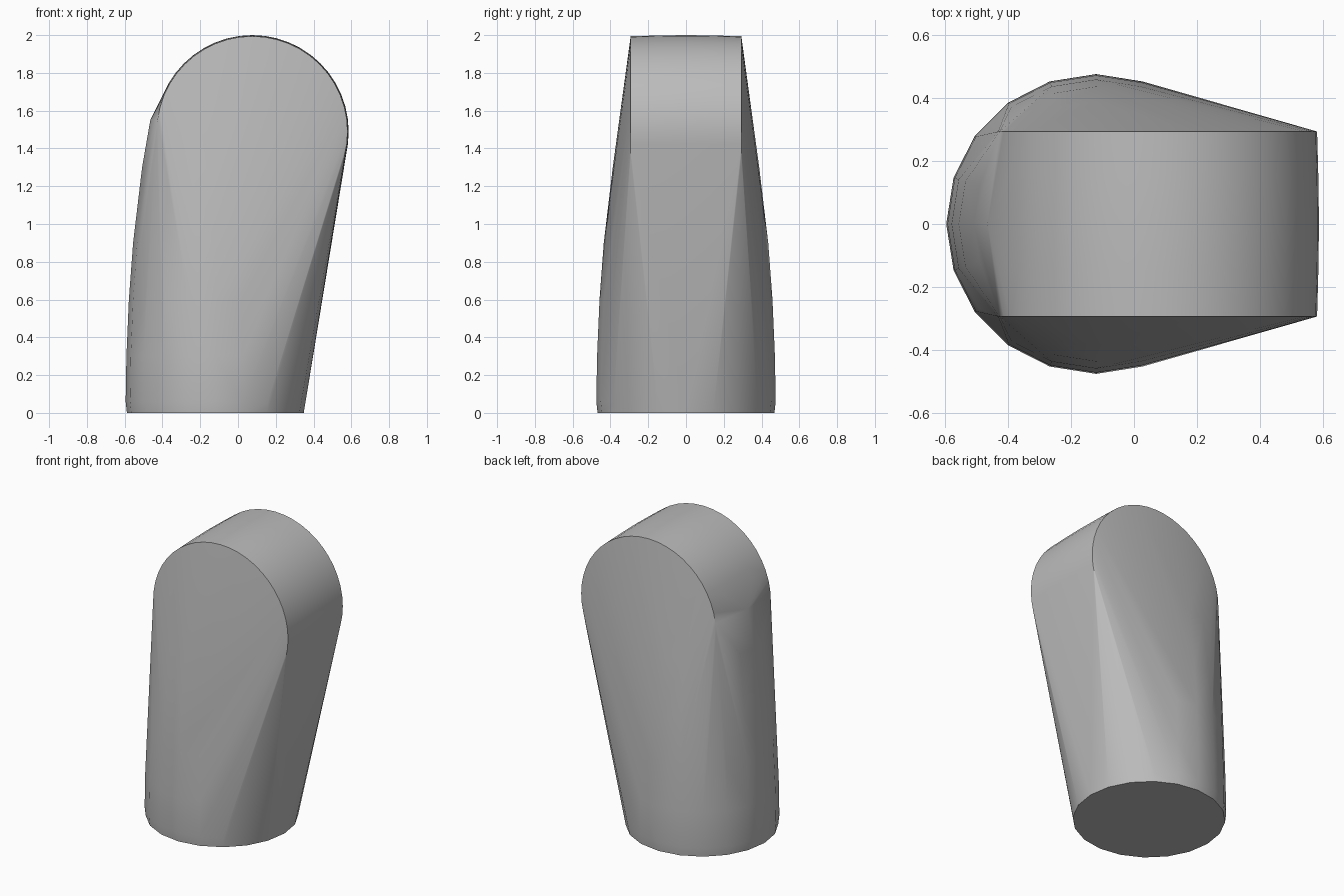
import bpy, bmesh, math

cube = bpy.data.objects.get("Cube")
if cube:
    bpy.data.objects.remove(cube, do_unlink=True)

# One plain grey for the whole body
grey = bpy.data.materials.new("plain grey")
grey.use_nodes = True
colour = (0.5, 0.5, 0.5, 1)
grey.diffuse_color = colour
grey.node_tree.nodes["Principled BSDF"].inputs["Base Color"].default_value = colour

bm = bmesh.new()


def ring(count, point):
    for i in range(count):
        a = math.tau * i / count
        bm.verts.new(point(math.cos(a), math.sin(a)))


# Round base tapering upwards as part of a tall dome
BASE_X, BASE_R, DOME_H = -0.12, 0.475, 2.25
for z in (0.06, 0.3, 0.6, 0.9, 1.3, 1.55):
    r = BASE_R * math.sqrt(1 - (z / DOME_H) ** 2)
    ring(20, lambda c, s: (BASE_X + r * c, r * s, z))
ring(20, lambda c, s: (BASE_X + 0.468 * c, 0.468 * s, 0))

# Slightly barrelled crosswise cylinder forming the rounded top
for y, r in ((-0.293, 0.505), (-0.15, 0.509), (0, 0.511), (0.15, 0.509), (0.293, 0.505)):
    ring(48, lambda c, s: (0.075 + r * c, y, 1.489 + r * s))

# Stretch one skin around both shapes
hull = bmesh.ops.convex_hull(bm, input=bm.verts[:])
loose = [v for v in bm.verts if not v.link_faces]
bmesh.ops.delete(bm, geom=loose, context="VERTS")
bmesh.ops.dissolve_limit(bm, angle_limit=0.005, verts=bm.verts[:], edges=bm.edges[:])
bmesh.ops.recalc_face_normals(bm, faces=bm.faces[:])

mesh = bpy.data.meshes.new("rounded_body")
bm.to_mesh(mesh)
bm.free()
mesh.materials.append(grey)
body = bpy.data.objects.new("rounded_body", mesh)
bpy.context.collection.objects.link(body)

# Smooth sides with crisp rims
bpy.context.view_layer.objects.active = body
body.select_set(True)
bpy.ops.object.shade_smooth_by_angle(angle=math.radians(35))
